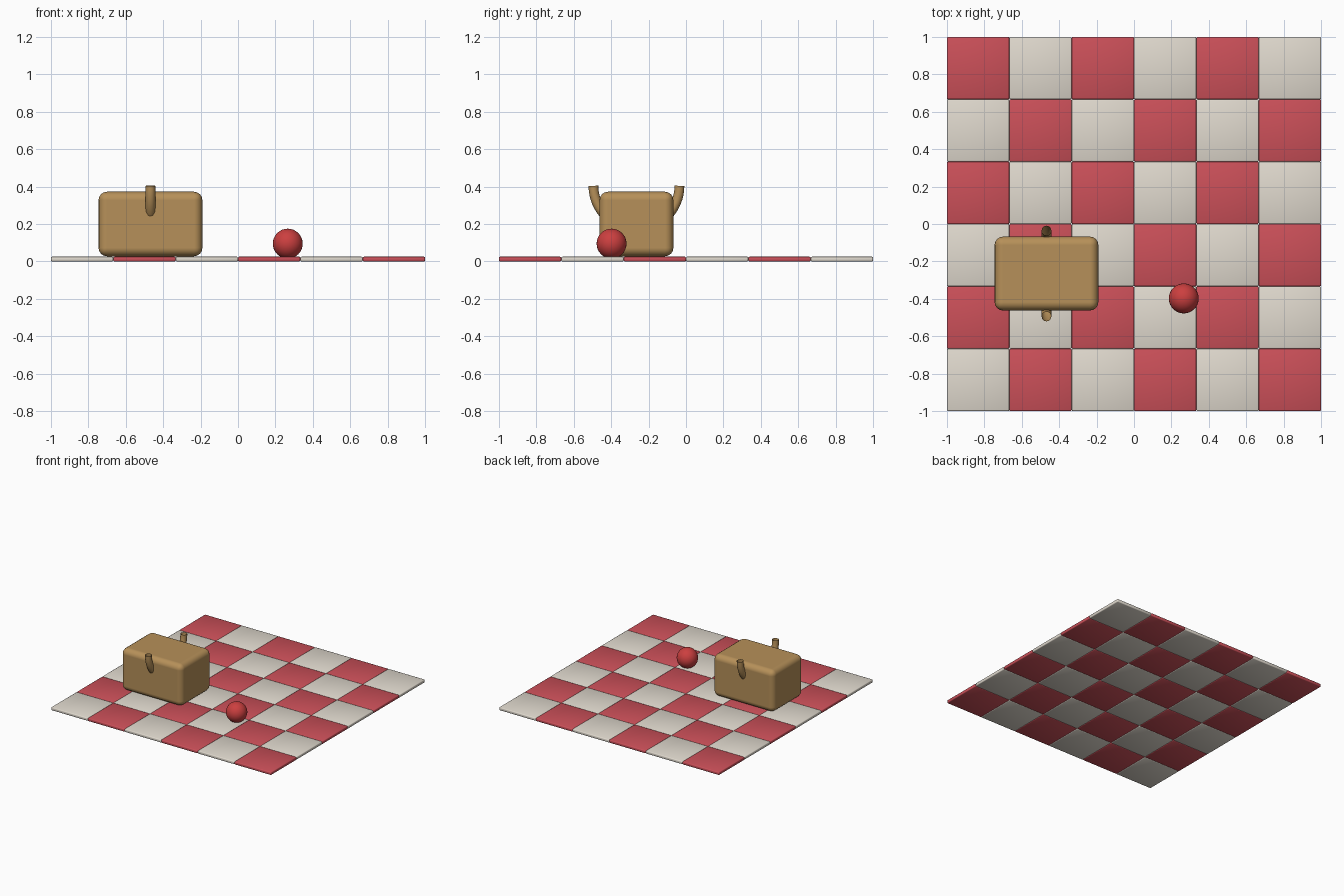
import bpy, math

if "Cube" in bpy.data.objects:
    bpy.data.objects.remove(bpy.data.objects["Cube"])


def material(name, rgb):
    m = bpy.data.materials.new(name)
    m.diffuse_color = (*rgb, 1.0)
    m.use_nodes = True
    m.node_tree.nodes["Principled BSDF"].inputs["Base Color"].default_value = m.diffuse_color
    return m


CLOTH_RED = material("cloth red", (0.60, 0.08, 0.10))
CLOTH_WHITE = material("cloth cream", (0.75, 0.70, 0.62))
WICKER = material("wicker tan", (0.47, 0.28, 0.10))
APPLE_RED = material("apple red", (0.60, 0.05, 0.05))


def rounded_box(name, center, size, radius, segments, mat, harden=False):
    bpy.ops.mesh.primitive_cube_add(size=1, location=center)
    ob = bpy.context.object
    ob.name = name
    ob.scale = size
    bpy.ops.object.transform_apply(location=False, rotation=False, scale=True)
    ob.data.materials.append(mat)
    ob.data.shade_smooth()
    bevel = ob.modifiers.new("rounded edges", 'BEVEL')
    bevel.width = radius
    bevel.segments = segments
    bevel.harden_normals = harden
    return ob


# Checked blanket: 6 x 6 thin padded squares, cream in the front left corner
N, THICK = 6, 0.025
TILE = 2 / N
for i in range(N):
    for j in range(N):
        rounded_box(f"blanket_square_{i}_{j}",
                    (-1 + TILE * (i + 0.5), -1 + TILE * (j + 0.5), THICK / 2),
                    (TILE, TILE, THICK), 0.006, 2,
                    CLOTH_RED if (i + j) % 2 else CLOTH_WHITE)

# Basket body
BX, BY = -0.468, -0.265
rounded_box("basket", (BX, BY, 0.20), (0.555, 0.395, 0.345), 0.045, 4, WICKER, True)

# Basket handle: half ring passing through the body, open ends pointing up
curve = bpy.data.curves.new("basket_handle", 'CURVE')
curve.dimensions = '3D'
curve.bevel_depth = 0.026
curve.bevel_resolution = 4
STEPS, RING, TOP = 32, 0.23, 0.404
spline = curve.splines.new('POLY')
spline.points.add(STEPS)
for k, p in enumerate(spline.points):
    a = math.pi * k / STEPS
    p.co = (BX, BY + RING * math.cos(a), TOP - RING * math.sin(a), 1)
curve.materials.append(WICKER)
handle = bpy.data.objects.new("basket_handle", curve)
bpy.context.collection.objects.link(handle)

# Apple
bpy.ops.mesh.primitive_uv_sphere_add(segments=32, ring_count=16, radius=0.08,
                                     location=(0.266, -0.398, 0.095))
apple = bpy.context.object
apple.name = "apple"
apple.data.shade_smooth()
apple.data.materials.append(APPLE_RED)
